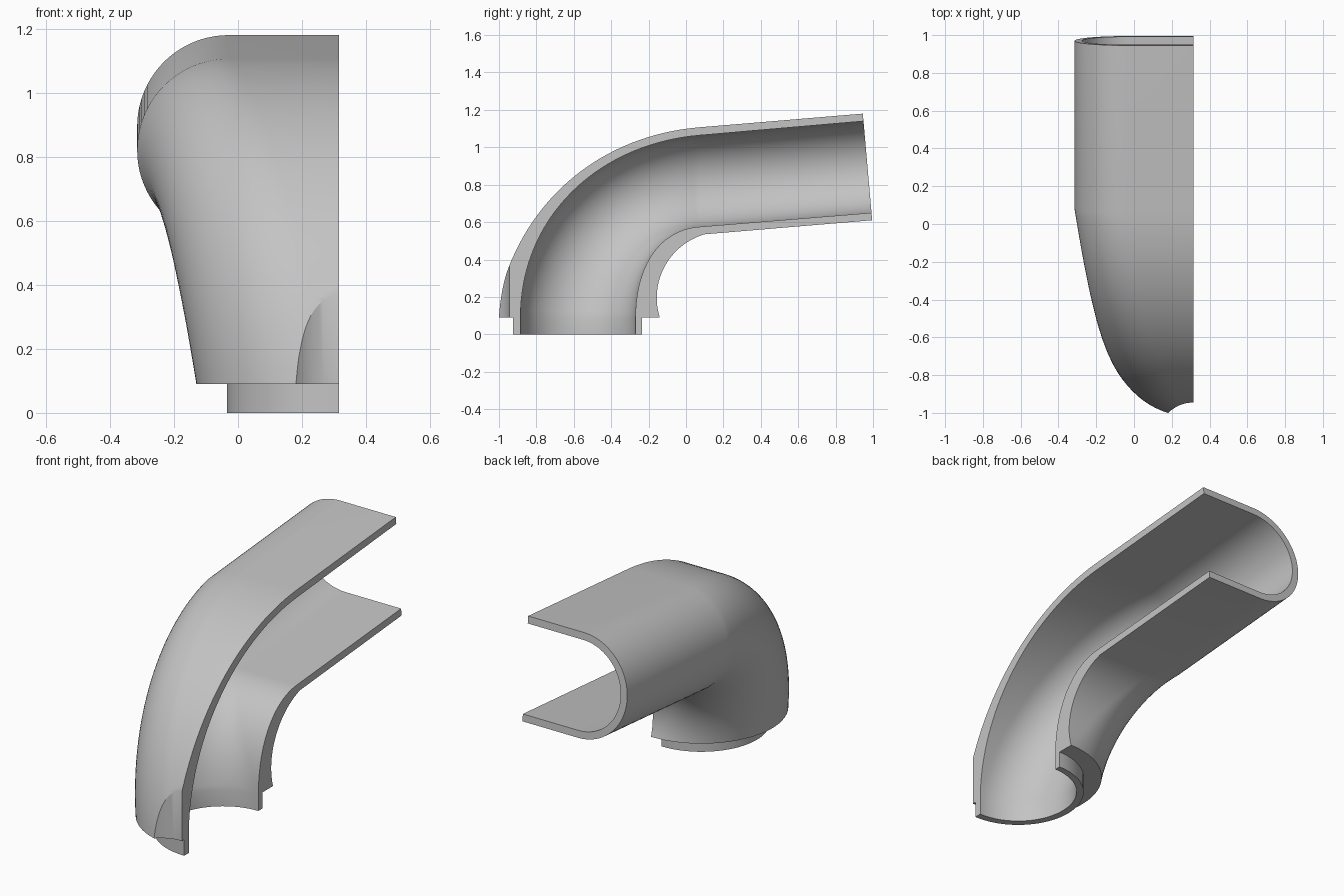
import bpy, bmesh, math
from mathutils import Vector

cube = bpy.data.objects.get("Cube")
if cube:
    bpy.data.objects.remove(cube)

CUT_X = 0.315      # plane where the duct is sliced in half
ARC = 40           # segments around the rounded side
BEND = 36          # stations along the bend


def material(name, rgb):
    m = bpy.data.materials.new(name)
    m.use_nodes = True
    m.diffuse_color = (*rgb, 1)
    m.node_tree.nodes["Principled BSDF"].inputs["Base Color"].default_value = (*rgb, 1)
    return m


def bezier(p, t):
    a, b, c, d = (Vector(q) for q in p)
    s = 1 - t
    return a * s**3 + b * (3 * s * s * t) + c * (3 * s * t * t) + d * t**3


def section(top, bottom, width):
    """Half stadium from the top wall round to the bottom wall; top and bottom are (y, z)."""
    top, bottom = Vector(top), Vector(bottom)
    mid, half = (top + bottom) / 2, (top - bottom) / 2
    r = min(half.length, width)
    flat = width - r
    pts = [Vector((CUT_X, *top))]
    for i in range(ARC + 1):
        a = math.pi * i / ARC
        pts.append(Vector((CUT_X - flat - r * math.sin(a), *(mid + half * math.cos(a)))))
    pts.append(Vector((CUT_X, *bottom)))
    return pts


# Wall curves of the bend in the (y, z) plane
outer_top = [(-1.02, .09), (-.931, .653), (-.51, 1.053), (.06, 1.106)]
outer_bottom = [(-.14, .09), (-.2, .28), (-.09, .48), (.1, .535)]
inner_top = [(-.885, .09), (-.885, .62), (-.48, 1.015), (.07, 1.064)]
inner_bottom = [(-.27, .09), (-.27, .38), (-.13, .56), (.07, .575)]

# Each station is an outer section plus an inner section
stations = []
for z in (0, .09):                                   # spigot collar
    stations.append((section((-.925, z), (-.235, z), .35),
                     section((-.885, z), (-.27, z), .31)))
for i in range(BEND + 1):                            # tapering bend
    t = i / BEND
    stations.append((
        section(bezier(outer_top, t), bezier(outer_bottom, t), .445 + .185 * t),
        section(bezier(inner_top, t), bezier(inner_bottom, t), .31 + .28 * t)))
stations.append((section((.945, 1.18), (.995, .61), .63),    # straight outlet
                 section((.949, 1.14), (.992, .65), .59)))

# Loft the closed sections into one shell
bm = bmesh.new()
rings = [[bm.verts.new(p) for p in out + inn[::-1]] for out, inn in stations]
n = len(rings[0])
for a, b in zip(rings, rings[1:]):
    for i in range(n):
        j = (i + 1) % n
        bm.faces.new((a[i], a[j], b[j], b[i]))
for ring in (rings[0], rings[-1]):                   # rim faces at both ends
    for i in range(n // 2 - 1):
        bm.faces.new((ring[i], ring[i + 1], ring[n - 2 - i], ring[n - 1 - i]))
bmesh.ops.remove_doubles(bm, verts=bm.verts, dist=1e-5)
bmesh.ops.recalc_face_normals(bm, faces=bm.faces)
mesh = bpy.data.meshes.new("duct_elbow")
bm.to_mesh(mesh)
bm.free()
duct = bpy.data.objects.new("duct_elbow", mesh)
bpy.context.collection.objects.link(duct)
mesh.materials.append(material("plain_grey", (.55, .55, .55)))

# Upright round relief at the foot of the outer wall
bpy.ops.mesh.primitive_cylinder_add(vertices=96, radius=.19, depth=.7,
                                    location=(CUT_X, -1.135, .3))
cutter = bpy.context.object
cutter.name = "relief_cutter"
cutter.hide_render = True
bpy.ops.object.select_all(action='DESELECT')
duct.select_set(True)
bpy.context.view_layer.objects.active = duct
mod = duct.modifiers.new("relief", 'BOOLEAN')
mod.operation = 'DIFFERENCE'
mod.solver = 'EXACT'
mod.object = cutter
bpy.ops.object.modifier_apply(modifier=mod.name)
bpy.data.objects.remove(cutter)
bpy.ops.object.shade_smooth_by_angle(angle=math.radians(25))
